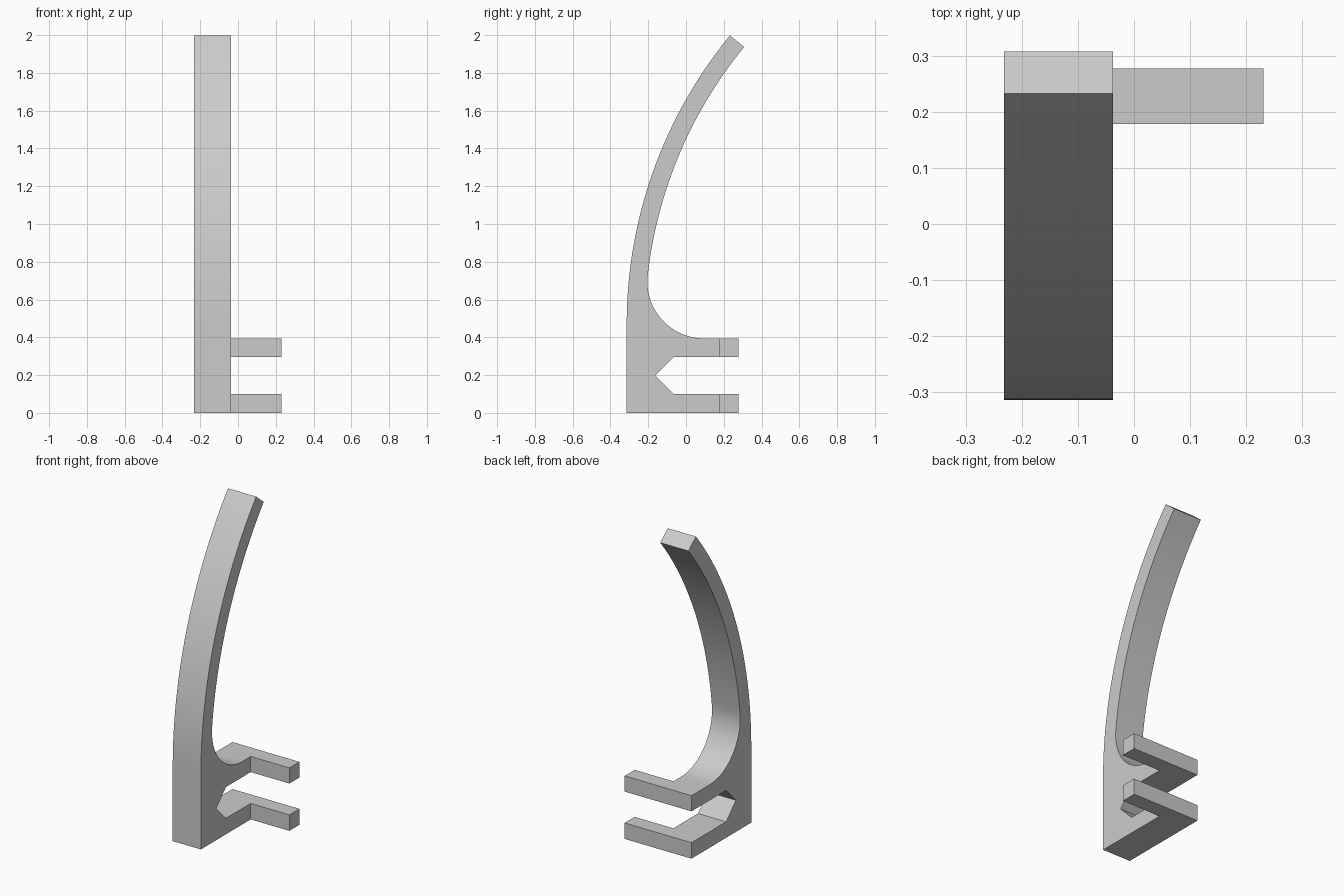
import bpy, bmesh
from math import sin, cos, asin, pi, sqrt
from mathutils import Vector

cube = bpy.data.objects.get("Cube")
if cube:
    bpy.data.objects.remove(cube)

# Main dimensions
X_RIGHT, X_LEFT, X_PRONG = -0.232, -0.037, 0.231
FRONT, BACK, PRONG = -0.314, 0.277, 0.178
LOW, HIGH, TOP = 0.1, 0.296, 0.394
R_OUT, THICK, ARM_Z, SWEEP = 2.41, 0.097, 0.47, 0.687
R_FILLET = 0.3


def arc(cy, cz, r, a0, a1, n):
    """Points (y, z) on a circle; angle 0 points to the front, rising upward."""
    angles = [a0 + (a1 - a0) * i / n for i in range(n + 1)]
    return [(cy - r * cos(a), cz + r * sin(a)) for a in angles]


# Curved arm: two concentric arcs, with a fillet tangent to the inner one
arm_y = FRONT + R_OUT
r_in = R_OUT - THICK
fillet_z = TOP + R_FILLET
reach = r_in - R_FILLET
tangent = asin((fillet_z - ARM_Z) / reach)
fillet_y = arm_y - sqrt(reach ** 2 - (fillet_z - ARM_Z) ** 2)

outer = arc(arm_y, ARM_Z, R_OUT, 0, SWEEP, 40)
inner = arc(arm_y, ARM_Z, r_in, SWEEP, tangent, 36)
fillet = arc(fillet_y, fillet_z, R_FILLET, tangent, -pi / 2, 24)[1:]

# Side profile with a pointed notch between the two jaws
notch = [(PRONG, TOP), (PRONG, HIGH), (-0.065, HIGH),
         (-0.162, (LOW + HIGH) / 2), (-0.065, LOW), (PRONG, LOW)]
profile = [(PRONG, 0), (FRONT, 0)] + outer + inner + fillet + notch

bm = bmesh.new()
made = {}


def add_face(points):
    for p in points:
        if p not in made:
            made[p] = bm.verts.new((X_RIGHT, *p))
    return bm.faces.new([made[p] for p in points])


def extrude(faces, distance):
    geom = bmesh.ops.extrude_face_region(bm, geom=faces)["geom"]
    verts = [g for g in geom if isinstance(g, bmesh.types.BMVert)]
    bmesh.ops.translate(bm, verts=verts, vec=(distance, 0, 0))
    return [g for g in geom if isinstance(g, bmesh.types.BMFace)]


sheet = [add_face(profile)]
for z0, z1 in ((0, LOW), (HIGH, TOP)):
    sheet.append(add_face([(PRONG, z0), (BACK, z0), (BACK, z1), (PRONG, z1)]))

# Body thickness, then the two prongs reaching out sideways
caps = extrude(sheet, X_LEFT - X_RIGHT)
prong_caps = [f for f in caps if f.calc_center_bounds().y > PRONG]
extrude(prong_caps, X_PRONG - X_LEFT)
bmesh.ops.recalc_face_normals(bm, faces=bm.faces)

mesh = bpy.data.meshes.new("curved_arm_bracket")
bm.to_mesh(mesh)
bm.free()
bracket = bpy.data.objects.new("curved_arm_bracket", mesh)
bpy.context.collection.objects.link(bracket)

# Plain grey material
grey = bpy.data.materials.new("light_grey")
grey.use_nodes = True
colour = (0.6, 0.6, 0.6, 1)
grey.diffuse_color = colour
for node in grey.node_tree.nodes:
    if node.type == "BSDF_PRINCIPLED":
        node.inputs["Base Color"].default_value = colour
mesh.materials.append(grey)

# Smooth curves, sharp corners
bpy.ops.object.select_all(action="DESELECT")
bracket.select_set(True)
bpy.context.view_layer.objects.active = bracket
bpy.ops.object.shade_smooth_by_angle(angle=pi / 6)
